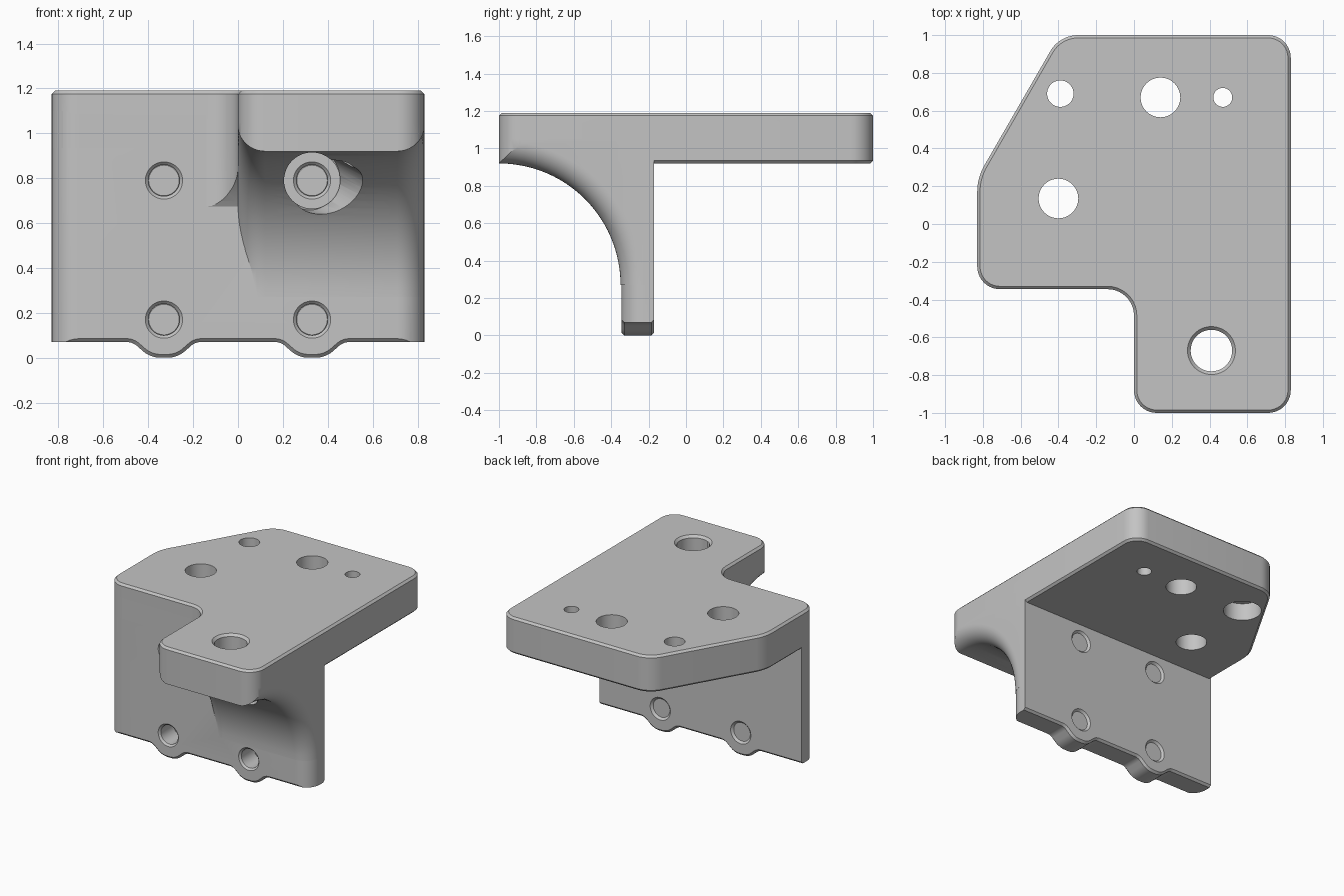
import bpy, bmesh, math
from mathutils import Matrix, Vector

cube = bpy.data.objects.get("Cube")
if cube:
    bpy.data.objects.remove(cube, do_unlink=True)

grey = bpy.data.materials.new("light grey")
grey.use_nodes = True
GREY = (0.55, 0.55, 0.55, 1)
grey.diffuse_color = GREY
grey.node_tree.nodes["Principled BSDF"].inputs["Base Color"].default_value = GREY

FRONT, BACK, SIDE = -0.345, -0.17, 0.83
LOW, TOP = 0.92, 1.19
ROUND, CHAMFER = 0.12, 0.015


def finish(name, bm):
    bmesh.ops.recalc_face_normals(bm, faces=bm.faces)
    mesh = bpy.data.meshes.new(name)
    bm.to_mesh(mesh)
    bm.free()
    mesh.materials.append(grey)
    obj = bpy.data.objects.new(name, mesh)
    bpy.context.collection.objects.link(obj)
    return obj


def rounded(corners, steps=10):
    """Outline of a polygon whose corners (x, y, radius) are rounded."""
    outline = []
    for i, (x, y, r) in enumerate(corners):
        p = Vector((x, y))
        a = (Vector(corners[i - 1][:2]) - p).normalized()
        b = (Vector(corners[(i + 1) % len(corners)][:2]) - p).normalized()
        if r == 0:
            outline.append(p)
            continue
        half = a.angle(b) / 2
        centre = p + (a + b).normalized() * (r / math.sin(half))
        start = p + a * (r / math.tan(half)) - centre
        end = p + b * (r / math.tan(half)) - centre
        sweep = math.pi - 2 * half
        for k in range(steps + 1):
            t = k / steps
            outline.append(centre + (start * math.sin((1 - t) * sweep)
                                     + end * math.sin(t * sweep)) / math.sin(sweep))
    return outline


def prism(name, corners, z0, z1, chamfer=0, upright=False):
    """Extruded outline; upright ones run along y instead of z."""
    bm = bmesh.new()
    base = bm.faces.new([bm.verts.new((p.x, p.y, z0)) for p in rounded(corners)])
    new = bmesh.ops.extrude_face_region(bm, geom=[base])["geom"]
    for v in new:
        if isinstance(v, bmesh.types.BMVert):
            v.co.z = z1
    if chamfer:
        bmesh.ops.recalc_face_normals(bm, faces=bm.faces)
        rims = [e for e in bm.edges if e.verts[0].co.z == e.verts[1].co.z]
        bmesh.ops.bevel(bm, geom=rims, offset=chamfer, segments=1, affect='EDGES')
    if upright:
        for v in bm.verts:
            v.co = (v.co.x, v.co.z, v.co.y)
    return finish(name, bm)


def rod(start, end, r0, r1=None):
    """Cylinder or cone cutter between two points."""
    start, end = Vector(start), Vector(end)
    axis = end - start
    turn = axis.to_track_quat('Z', 'Y').to_matrix().to_4x4()
    bm = bmesh.new()
    bmesh.ops.create_cone(bm, cap_ends=True, segments=48, radius1=r0,
                          radius2=r0 if r1 is None else r1, depth=axis.length,
                          matrix=Matrix.Translation((start + end) / 2) @ turn)
    return finish("cutter", bm)


def combine(obj, other, operation):
    mod = obj.modifiers.new("join", 'BOOLEAN')
    mod.object, mod.operation, mod.solver = other, operation, 'EXACT'
    graph = bpy.context.evaluated_depsgraph_get()
    mesh = bpy.data.meshes.new_from_object(obj.evaluated_get(graph))
    obj.modifiers.clear()
    obj.data = mesh
    bpy.data.objects.remove(other, do_unlink=True)


# Top plate with forward arm
bracket = prism("mounting_bracket", [
    (0, -1, ROUND), (SIDE, -1, ROUND), (SIDE, 1, ROUND), (-0.394, 1, 0.17),
    (-SIDE, 0.245, 0.28), (-SIDE, FRONT, ROUND), (0, FRONT, 0.14)], LOW, TOP, CHAMFER)

# Gusset under the arm, with the inside corner fillet next to the wall
gusset = prism("gusset", [
    (0, -1, ROUND), (SIDE, -1, ROUND), (SIDE, -0.2, 0), (-0.2, -0.2, 0),
    (-0.2, FRONT, 0), (0, FRONT, 0.14)], 0.27, 1.05)
combine(bracket, gusset, 'UNION')

# Concave sweep of the gusset, with rounded long edges
SWEEP = 0.65
arc = [(ROUND * (1 - math.cos(a)), SWEEP + ROUND * (1 - math.sin(a)))
       for a in (math.pi / 2 * k / 10 for k in range(11))]
profile = [(-0.3, 0), (-0.3, SWEEP + ROUND)] + arc
profile += [(SIDE - x, r) for x, r in reversed(arc)]
profile += [(1, SWEEP + ROUND), (1, 0)]
STEPS = 96
bm = bmesh.new()
rings = []
for x, r in profile:
    if r == 0:
        rings.append([bm.verts.new((x, -1, 0.27))])
    else:
        rings.append([bm.verts.new((x, -1 + r * math.cos(a), 0.27 + r * math.sin(a)))
                      for a in (math.tau * k / STEPS for k in range(STEPS))])
for ring, after in zip(rings, rings[1:]):
    for k in range(STEPS):
        quad = [ring[k % len(ring)], ring[(k + 1) % STEPS % len(ring)],
                after[(k + 1) % STEPS % len(after)], after[k % len(after)]]
        bm.faces.new(list(dict.fromkeys(quad)))
combine(bracket, finish("cutter", bm), 'DIFFERENCE')

# Tool clearance bores through the gusset
combine(bracket, rod((0.33, -1.2, 0.79), (0.33, FRONT, 0.79), 0.125), 'DIFFERENCE')
aim = Vector((0.45, -1, -0.22))
start = Vector((0.33, -0.41, 0.79))
combine(bracket, rod(start, start + aim * 0.8, 0.135), 'DIFFERENCE')

# Wall with two rounded lugs on its lower edge
lower = [(-1, 1.1, 0), (-1, 0.07, 0)]
for cx in (-0.33, 0.33):
    lower += [(cx - 0.14, 0.07, 0.07), (cx - 0.06, 0, 0.12),
              (cx + 0.06, 0, 0.12), (cx + 0.14, 0.07, 0.07)]
lower += [(1, 0.07, 0), (1, 1.1, 0)]
wall = prism("wall", lower, FRONT, BACK, CHAMFER, upright=True)
plan = prism("cutter", [(-SIDE, FRONT, ROUND), (SIDE, FRONT, ROUND),
                        (SIDE, BACK, 0), (-SIDE, BACK, 0)], -0.1, 1.3)
combine(wall, plan, 'INTERSECT')
combine(bracket, wall, 'UNION')

# Bolt holes through the wall, countersunk on both faces
for x in (-0.33, 0.33):
    for z in (0.17, 0.79):
        combine(bracket, rod((x, FRONT - 0.03, z), (x, 0, z), 0.07), 'DIFFERENCE')
        for y, d in ((FRONT, 1), (BACK, -1)):
            sink = rod((x, y - d * 0.005, z), (x, y + d * 0.015, z), 0.088, 0.068)
            combine(bracket, sink, 'DIFFERENCE')

# Holes through the plate
for x, y, r in ((-0.39, 0.69, 0.07), (0.14, 0.67, 0.105), (0.47, 0.67, 0.05),
                (-0.4, 0.135, 0.105), (0.41, -0.67, 0.11)):
    combine(bracket, rod((x, y, 0.5), (x, y, 1.3), r), 'DIFFERENCE')
combine(bracket, rod((0.41, -0.67, TOP - 0.02), (0.41, -0.67, TOP + 0.01), 0.107, 0.137),
        'DIFFERENCE')
combine(bracket, rod((-0.39, 0.69, 0.8), (-0.39, 0.69, 1.05), 0.13), 'DIFFERENCE')

# Smooth curved faces, keep machined edges sharp
bpy.ops.object.select_all(action='DESELECT')
bracket.select_set(True)
bpy.context.view_layer.objects.active = bracket
bpy.ops.object.shade_smooth_by_angle(angle=math.radians(25))
